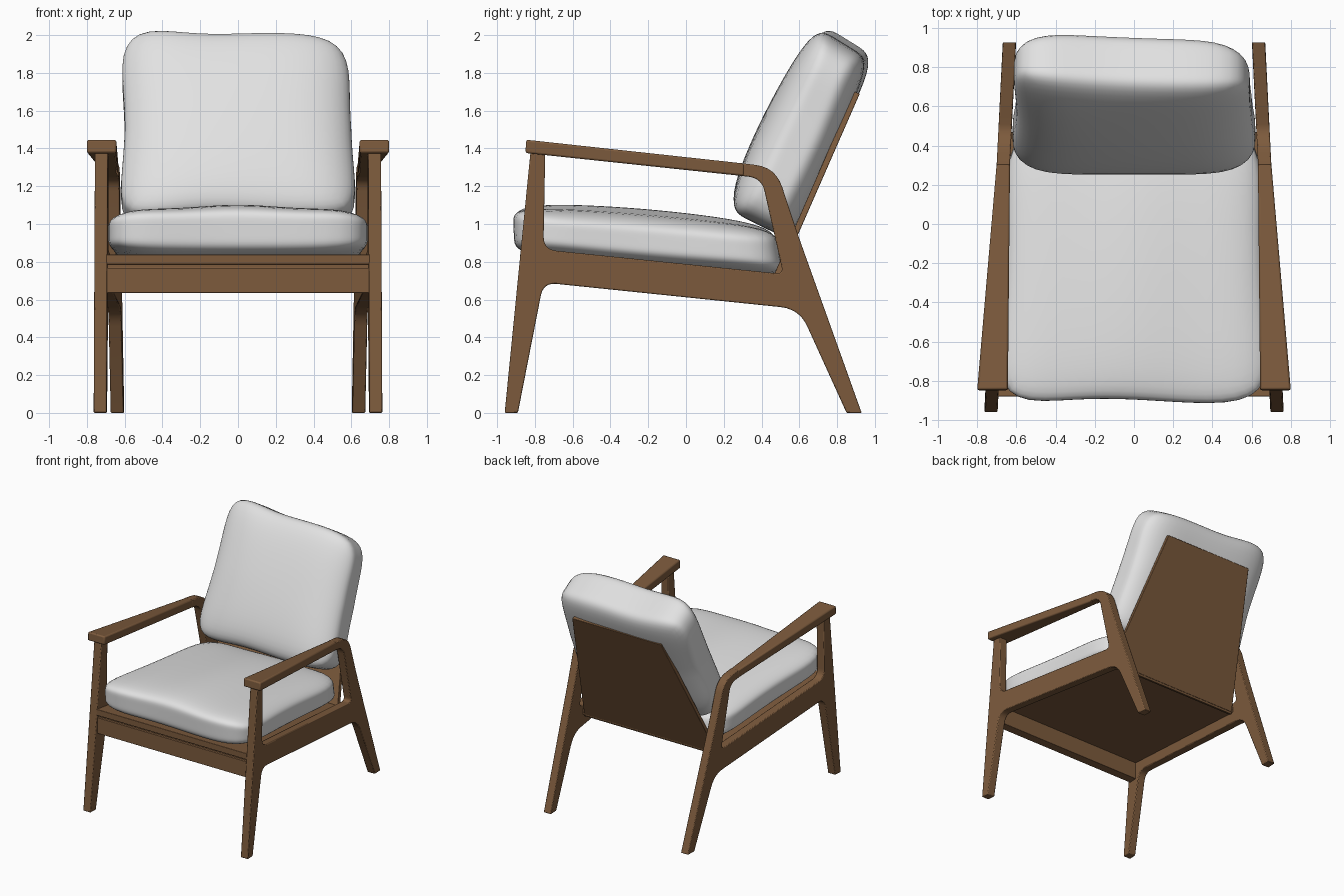
import bpy
import bmesh
import math
from mathutils import Vector

cube = bpy.data.objects.get("Cube")
if cube:
    bpy.data.objects.remove(cube, do_unlink=True)


def material(name, colour):
    mat = bpy.data.materials.new(name)
    mat.use_nodes = True
    mat.diffuse_color = (*colour, 1)
    mat.node_tree.nodes["Principled BSDF"].inputs["Base Color"].default_value = (*colour, 1)
    return mat


WOOD = material("walnut brown", (0.205, 0.104, 0.046))
FABRIC = material("light grey fabric", (0.76, 0.76, 0.76))


def finish(name, bm, mat, angle):
    bmesh.ops.recalc_face_normals(bm, faces=bm.faces)
    mesh = bpy.data.meshes.new(name)
    bm.to_mesh(mesh)
    bm.free()
    mesh.materials.append(mat)
    obj = bpy.data.objects.new(name, mesh)
    bpy.context.collection.objects.link(obj)
    bpy.ops.object.select_all(action="DESELECT")
    obj.select_set(True)
    bpy.context.view_layer.objects.active = obj
    bpy.ops.object.shade_smooth_by_angle(angle=math.radians(angle))
    return obj


def rounded(corners, steps=6):
    """Turn (y, z, radius) corners into a profile with curved corners."""
    out = []
    for i, (y, z, r) in enumerate(corners):
        p = Vector((y, z))
        if not r:
            out.append(p)
            continue
        before = Vector(corners[i - 1][:2])
        after = Vector(corners[(i + 1) % len(corners)][:2])
        a = p + (before - p).normalized() * r
        b = p + (after - p).normalized() * r
        for k in range(steps + 1):
            t = k / steps
            out.append(a * (1 - t) ** 2 + p * 2 * t * (1 - t) + b * t * t)
    return out


def slab(name, profile, x_a, x_b, mirror=False, bevel=0.006):
    """Extrude a side profile between two x positions given as functions of y, z."""
    bm = bmesh.new()
    a = [bm.verts.new((x_a(y, z), y, z)) for y, z in profile]
    b = [bm.verts.new((x_b(y, z), y, z)) for y, z in profile]
    bm.faces.new(a)
    bm.faces.new(b)
    for i in range(len(a)):
        bm.faces.new((a[i - 1], a[i], b[i], b[i - 1]))
    obj = finish(name, bm, WOOD, 30)
    if mirror:
        obj.modifiers.new("Mirror", "MIRROR")
    mod = obj.modifiers.new("Bevel", "BEVEL")
    mod.width = bevel
    mod.segments = 2
    mod.limit_method = "ANGLE"
    mod.angle_limit = math.radians(40)
    return obj


# The side frames toe in towards the back
def frame_x(y, z=0):
    return 0.73 - 0.05 * (y + 0.95)


def inner_x(y, z=0):
    return frame_x(y) - 0.034


def outer_x(y, z=0):
    return frame_x(y) + 0.034


# Legs, side rail and rear bend of each side
side = rounded([
    (-0.96, 0, 0), (-0.89, 0, 0), (-0.755, 0.69, 0.07), (0.60, 0.55, 0.10),
    (0.85, 0, 0), (0.93, 0, 0), (0.59, 0.95, 0.1), (0.475, 1.30, 0.11),
    (0.30, 1.321, 0), (0.30, 1.254, 0), (0.40, 1.243, 0.07),
    (0.515, 0.735, 0.04), (-0.755, 0.865, 0.07),
    (-0.745, 1.39, 0), (-0.822, 1.395, 0)])
slab("side_frames", side, inner_x, outer_x, mirror=True)


# Armrests, wider at the front
def flare(y):
    return max(0, (0.31 - y) / 1.16)


arm = [(-0.85, 1.376), (-0.846, 1.446), (0.31, 1.32), (0.31, 1.253)]
slab("armrests", arm, lambda y, z: inner_x(y) - 0.047 * flare(y),
     lambda y, z: outer_x(y) + 0.042 * flare(y), mirror=True, bevel=0.01)

# Front rail with a shadow groove along its upper edge
rail = [(-0.875, 0.635), (-0.875, 0.767), (-0.855, 0.767), (-0.855, 0.80),
        (-0.80, 0.80), (-0.80, 0.635)]
slab("front_rail", rail, lambda y, z: -inner_x(y) - 0.005,
     lambda y, z: inner_x(y) + 0.005, bevel=0.002)

# Seat board
board = [(-0.88, 0.787), (-0.88, 0.838), (0.47, 0.705), (0.47, 0.655)]
slab("seat_board", board, lambda y, z: -inner_x(y) - 0.005,
     lambda y, z: inner_x(y) + 0.005, bevel=0.003)


# Tapered back panel
def panel_x(y, z):
    return 0.62 - 0.21 * (z - 0.64) / 1.06


panel = [(0.46, 0.64), (0.92, 1.69), (0.89, 1.70), (0.43, 0.65)]
slab("back_panel", panel, lambda y, z: -panel_x(y, z), panel_x, bevel=0.004)


def cushion(name, corners, widths, bulge, pinch, adjust):
    """Soft box: a spans the width, b the length, c the thickness.
    corners: start low, start high, end low, end high as (y, z)."""
    s_low, s_high, e_low, e_high = [Vector(p) for p in corners]
    bm = bmesh.new()
    bmesh.ops.create_cube(bm, size=2)
    bmesh.ops.subdivide_edges(bm, edges=bm.edges[:], cuts=17, use_grid_fill=True)
    for v in bm.verts:
        n = 6
        size = sum(abs(k) ** n for k in v.co) ** (1 / n)
        a, b, c = v.co / size
        # Pointed corners and a fuller middle
        pull = 1 + 0.07 * (a * b) ** 2
        a, b = a * pull, b * pull
        c *= 1 - pinch * abs(a) ** 6
        c += bulge * (1 - a * a) * (1 - b * b) * (1 if c > 0 else 0) * c
        t, h = (b + 1) / 2, (c + 1) / 2
        p = s_low.lerp(s_high, h).lerp(e_low.lerp(e_high, h), t)
        x = a * (widths[0] * (1 - t) + widths[1] * t)
        v.co = Vector((x, p.x, p.y)) + Vector(adjust(a, b, c))
    return finish(name, bm, FABRIC, 60)


# Seat cushion with a gently waved front edge
cushion("seat_cushion",
        [(-0.89, 0.835), (-0.90, 1.10), (0.51, 0.715), (0.46, 0.985)],
        (0.685, 0.625), 0.22, 0.25,
        lambda a, b, c: (0, 0.008 * math.sin(4 * a) * (b < 0) * b,
                         0.006 * math.cos(6 * a) * max(c, 0)))

# Back cushion, slumping slightly towards one upper corner
cushion("back_cushion",
        [(0.56, 0.92), (0.215, 1.09), (0.99, 1.86), (0.69, 2.045)],
        (0.615, 0.585), 0.22, 0.3,
        lambda a, b, c: (-0.02 * max(b, 0), -0.025 * a * max(b, 0),
                         -0.015 * a * max(b, 0) + 0.006 * math.sin(5 * a) * b))
